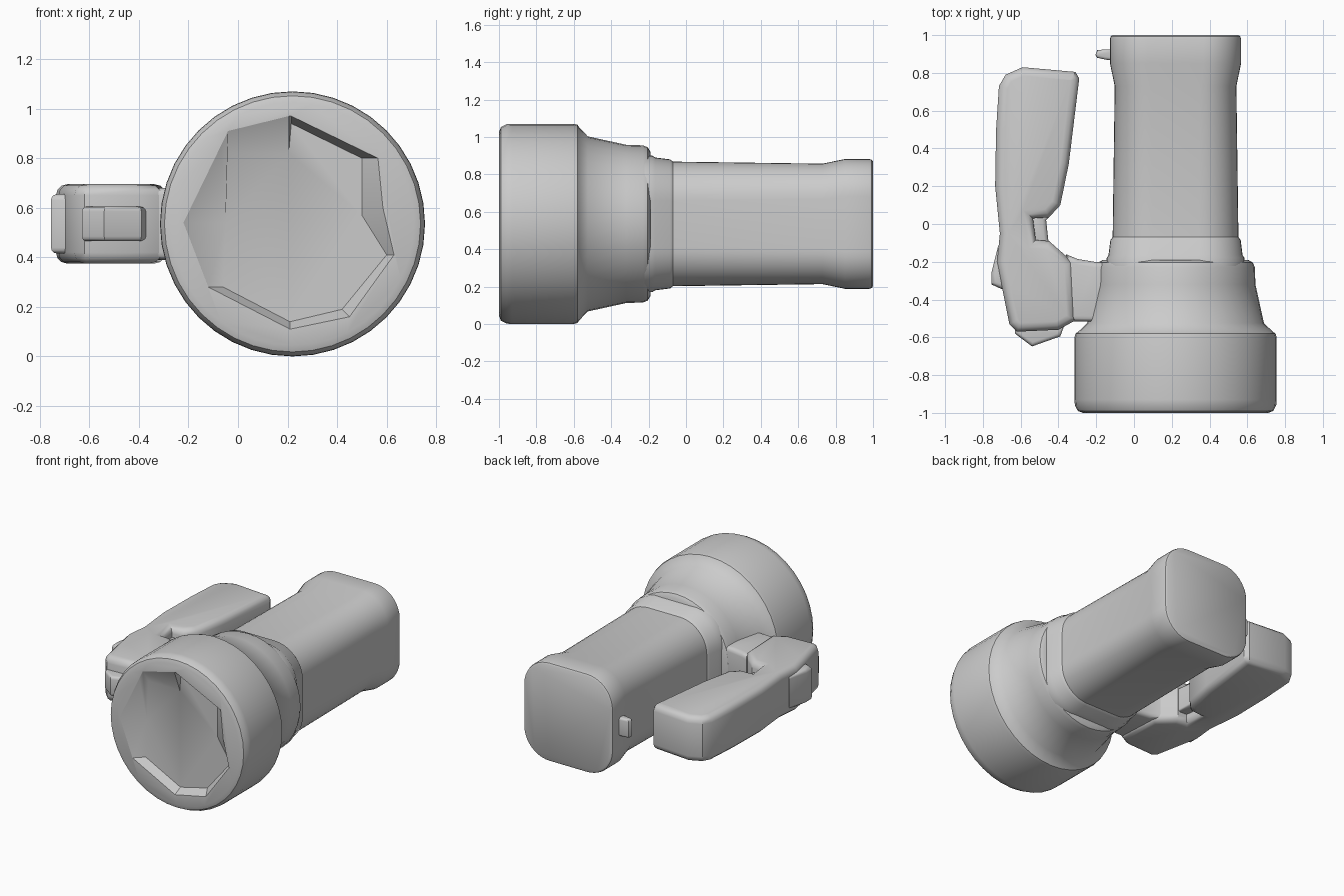
import bpy, bmesh
from math import sin, cos, pi
from mathutils import Vector

if "Cube" in bpy.data.objects:
    bpy.data.objects.remove(bpy.data.objects["Cube"])

CX, CZ = 0.22, 0.535   # torch axis, runs along y


def finish(name, bm, angle=0.6):
    bmesh.ops.remove_doubles(bm, verts=bm.verts, dist=1e-4)
    bmesh.ops.recalc_face_normals(bm, faces=bm.faces)
    me = bpy.data.meshes.new(name)
    bm.to_mesh(me)
    bm.free()
    ob = bpy.data.objects.new(name, me)
    bpy.context.collection.objects.link(ob)
    shade(ob, angle)
    return ob


def shade(ob, angle=0.6):
    bpy.ops.object.select_all(action='DESELECT')
    ob.select_set(True)
    bpy.context.view_layer.objects.active = ob
    bpy.ops.object.shade_smooth_by_angle(angle=angle)


def loft(name, rings):
    """Skin a list of equal-length point rings and cap both ends."""
    bm = bmesh.new()
    vr = [[bm.verts.new(p) for p in r] for r in rings]
    n = len(vr[0])
    for a, b in zip(vr, vr[1:]):
        for i in range(n):
            j = (i + 1) % n
            bm.faces.new((a[i], a[j], b[j], b[i]))
    bm.faces.new(vr[0])
    bm.faces.new(vr[-1])
    return finish(name, bm)


def section(y, half, corner=None, n=10):
    """Rounded square across the torch axis; a circle when no corner is given."""
    r = half if corner is None else corner
    pts = []
    for q in range(4):
        m = q * pi / 2 + pi / 4
        ox = (half - r) * (1 if cos(m) > 0 else -1)
        oz = (half - r) * (1 if sin(m) > 0 else -1)
        for k in range(n + 1):
            a = q * pi / 2 + k / n * pi / 2
            pts.append((CX + ox + r * cos(a), y, CZ + oz + r * sin(a)))
    return pts


def slab(name, outline, half_z, bevel, segs=3):
    """Extrude a top-view outline about the axis height and round its rims."""
    bm = bmesh.new()
    lo, hi = ([bm.verts.new((x, y, CZ + s * half_z)) for x, y in outline] for s in (-1, 1))
    n = len(outline)
    caps = [bm.faces.new(lo), bm.faces.new(hi)]
    for i in range(n):
        j = (i + 1) % n
        bm.faces.new((lo[i], lo[j], hi[j], hi[i]))
    bmesh.ops.recalc_face_normals(bm, faces=bm.faces)
    rim = [e for f in caps for e in f.edges]
    bmesh.ops.bevel(bm, geom=rim, offset=bevel, segments=segs, profile=0.5,
                    affect='EDGES', clamp_overlap=True)
    return finish(name, bm)


# lamp head with tapered neck
head = loft("lamp_head", [section(y, h) for y, h in (
    (-1.0, 0.49), (-0.99, 0.517), (-0.96, 0.533), (-0.93, 0.535), (-0.60, 0.535),
    (-0.58, 0.53), (-0.57, 0.515), (-0.525, 0.468), (-0.32, 0.423), (-0.23, 0.42),
    (-0.205, 0.41), (-0.19, 0.385))])

# faceted lens recess, given as (opening x, z, floor x, z)
recess = [(0.205, 0.97, 0.205, 0.82), (0.215, 0.97, 0.215, 0.94), (0.565, 0.80, 0.50, 0.80),
          (0.585, 0.60, 0.50, 0.57), (0.63, 0.41, 0.60, 0.41), (0.45, 0.16, 0.42, 0.19),
          (0.21, 0.11, 0.21, 0.14), (-0.12, 0.28, -0.06, 0.28), (-0.22, 0.54, -0.05, 0.54),
          (-0.04, 0.91, -0.04, 0.82)]
cutter = loft("recess_cutter", [[(p[0], -1.1, p[1]) for p in recess],
                                [(p[0], -1.0, p[1]) for p in recess],
                                [(p[2], -0.94, p[3]) for p in recess]])
cutter.hide_render = True
mod = head.modifiers.new("recess", 'BOOLEAN')
mod.operation, mod.solver, mod.object = 'DIFFERENCE', 'EXACT', cutter
shade(head)
bpy.ops.object.modifier_apply(modifier=mod.name)
bpy.data.objects.remove(cutter)
shade(head)

# rounded-square battery body with collar and flared tail
loft("battery_body", [section(y, h, c) for y, h, c in (
    (-0.25, 0.365, 0.24), (-0.18, 0.365, 0.24), (-0.165, 0.355, 0.23), (-0.085, 0.345, 0.22),
    (-0.07, 0.333, 0.21), (0.73, 0.322, 0.19), (0.85, 0.347, 0.2), (0.98, 0.347, 0.2),
    (0.993, 0.343, 0.196), (1.0, 0.333, 0.19))])

# side handle: grip and bracket in one outline
slab("handle", [(-0.715, 0.73), (-0.68, 0.79), (-0.59, 0.83), (-0.31, 0.805), (-0.29, 0.77),
                (-0.345, 0.32), (-0.39, 0.10), (-0.45, 0.035), (-0.535, 0.03), (-0.52, -0.085),
                (-0.45, -0.09), (-0.325, -0.20), (-0.31, -0.51), (-0.40, -0.56),
                (-0.62, -0.57), (-0.66, -0.53), (-0.70, -0.33), (-0.725, -0.2), (-0.71, -0.05),
                (-0.735, 0.2), (-0.73, 0.5)], 0.16, 0.045)

# smaller parts joining or sitting on the handle
slab("handle_mount", [(-0.36, -0.16), (-0.30, -0.185), (-0.21, -0.2), (-0.1, -0.21),
                      (-0.1, -0.52), (-0.34, -0.515)], 0.145, 0.03)
slab("switch", [(-0.55, 0.06), (-0.43, 0.06), (-0.465, 0.02), (-0.45, -0.12), (-0.55, -0.12)],
     0.09, 0.02)
slab("thumb_pad", [(-0.68, -0.1), (-0.72, -0.12), (-0.755, -0.26), (-0.755, -0.32),
                   (-0.70, -0.345), (-0.64, -0.34)], 0.12, 0.05)
slab("bracket_tip", [(-0.63, -0.54), (-0.63, -0.58), (-0.54, -0.648), (-0.39, -0.595),
                     (-0.37, -0.54)], 0.07, 0.02)

# strap lug on the tail
slab("strap_lug", [(-0.1, 0.865), (-0.15, 0.87), (-0.195, 0.88), (-0.205, 0.895), (-0.195, 0.92),
                   (-0.15, 0.925), (-0.1, 0.925)], 0.065, 0.015)
